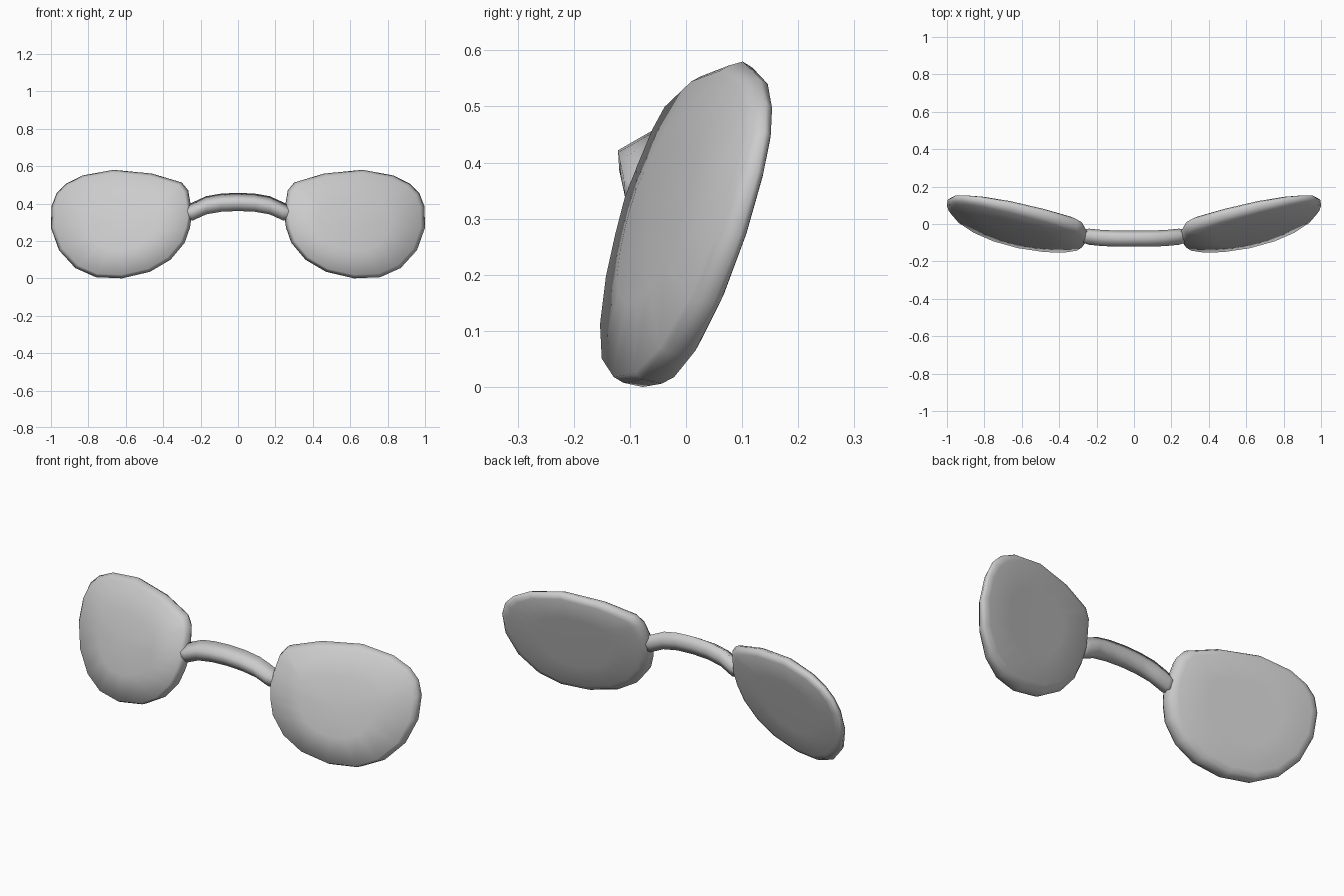
import bpy, bmesh

if "Cube" in bpy.data.objects:
    bpy.data.objects.remove(bpy.data.objects["Cube"])

# front outline of one lens (x, z)
OUTLINE = [(.246, .34), (.254, .40), (.266, .47), (.30, .512), (.46, .56), (.665, .58),
           (.83, .55), (.92, .505), (.97, .455), (.997, .385), (1.0, .27), (.957, .15),
           (.87, .055), (.76, .006), (.62, 0), (.47, .035), (.36, .10), (.285, .19), (.257, .27)]
CX, CZ = .63, .30


def lens_y(x, z, offset):
    """Tilted, swept-back lens plane plus an offset that thins towards the temple."""
    out = max(0, x - .5) ** 2
    base = .1 + .2 * (x - .67) + .29 * (z - .58) + .08 * out
    if offset < 0:
        return base + offset * (1.25 - 2 * out - 2 * max(0, z - .35))
    return base + offset * (1 - 1.5 * out)


def loft(name, rings, cap_points=None):
    """Skin a list of closed rings; close with centre points or flat caps."""
    bm = bmesh.new()
    loops = [[bm.verts.new(p) for p in r] for r in rings]
    n = len(loops[0])
    for a, b in zip(loops, loops[1:]):
        for i in range(n):
            j = (i + 1) % n
            bm.faces.new((a[i], a[j], b[j], b[i]))
    for k, loop in enumerate((loops[0], loops[-1])):
        if cap_points:
            c = bm.verts.new(cap_points[k])
            for i in range(n):
                bm.faces.new((loop[i], loop[(i + 1) % n], c))
        else:
            bm.faces.new(loop)
    bmesh.ops.recalc_face_normals(bm, faces=bm.faces)
    me = bpy.data.meshes.new(name)
    bm.to_mesh(me)
    bm.free()
    ob = bpy.data.objects.new(name, me)
    bpy.context.collection.objects.link(ob)
    for p in me.polygons:
        p.use_smooth = True
    return ob


def lens_ring(scale, offset):
    ring = []
    for x, z in OUTLINE:
        x, z = CX + (x - CX) * scale, CZ + (z - CZ) * scale
        ring.append((x, lens_y(x, z, offset), z))
    return ring


# lenses: domed front, bevelled rim, nearly flat back
rings = [lens_ring(s, o) for s, o in
         [(.5, -.062), (.94, -.047), (.975, -.03), (1, 0), (.96, .022), (.89, .032), (.5, .034)]]
lens = loft("lenses", rings, [(CX, lens_y(CX, CZ, -.067), CZ), (CX, lens_y(CX, CZ, .034), CZ)])
mirror = lens.modifiers.new("Mirror", 'MIRROR')
mirror.use_axis = (True, False, False)

# arched nose bridge: six-sided section (y, z) swept across, ends tapering inside the lenses
SECTION = [(-.06, .457), (-.121, .422), (-.119, .39), (-.095, .36), (-.055, .365), (-.035, .41)]
SY, SZ = -.08, .405
# x, drop, backward shift, section scale
STATIONS = [(0, 0, 0, 1), (.09, .004, 0, 1), (.17, .018, .003, 1), (.24, .05, .01, 1),
            (.265, .055, .012, .85), (.30, .06, .01, .4)]
path = [(-s[0], *s[1:]) for s in reversed(STATIONS[1:])] + STATIONS
loft("bridge", [[(x, SY + (y - SY) * k + s, SZ + (z - SZ) * k - d) for y, z in SECTION]
                for x, d, s, k in path])
